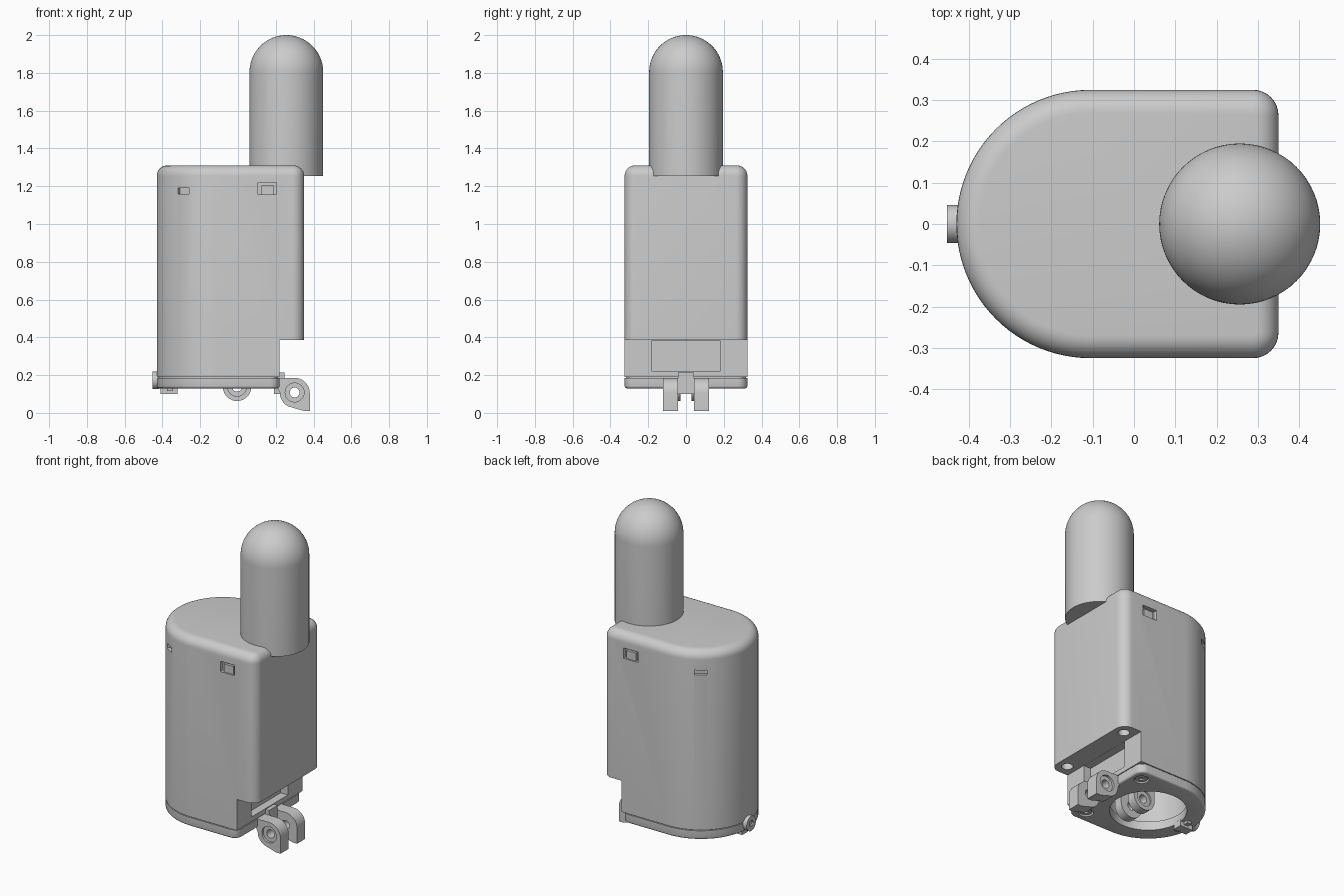
import bpy, bmesh, math
from mathutils import Matrix, Vector

old = bpy.data.objects.get("Cube")
if old:
    bpy.data.objects.remove(old, do_unlink=True)

grey = bpy.data.materials.new("plain grey")
grey.use_nodes = True
GREY = (0.6, 0.6, 0.6, 1)
grey.diffuse_color = GREY
grey.node_tree.nodes["Principled BSDF"].inputs["Base Color"].default_value = GREY

ARC_X, HALF = -0.105, 0.325      # centre of the round end and half width


def make(name, bm):
    bmesh.ops.recalc_face_normals(bm, faces=bm.faces[:])
    me = bpy.data.meshes.new(name)
    bm.to_mesh(me)
    bm.free()
    me.materials.append(grey)
    ob = bpy.data.objects.new(name, me)
    bpy.context.collection.objects.link(ob)
    return ob


def arc(cx, cy, r, a0, a1, n):
    return [(cx + r * math.cos(math.radians(a0 + (a1 - a0) * i / n)),
             cy + r * math.sin(math.radians(a0 + (a1 - a0) * i / n))) for i in range(n + 1)]


def prism(pts, lo, hi, axis="z"):
    """Extrude a 2D outline along z, or an xz outline along y."""
    bm = bmesh.new()
    place = (lambda p, h: (p[0], p[1], h)) if axis == "z" else (lambda p, h: (p[0], h, p[1]))
    face = bm.faces.new([bm.verts.new(place(p, lo)) for p in pts])
    ext = bmesh.ops.extrude_face_region(bm, geom=[face])
    move = Vector(place((0, 0), hi - lo))
    bmesh.ops.translate(bm, vec=move, verts=[g for g in ext["geom"] if isinstance(g, bmesh.types.BMVert)])
    return bm


def round_rim(bm, z, width, segs):
    rim = [e for e in bm.edges if all(abs(v.co.z - z) < 1e-5 for v in e.verts)]
    bmesh.ops.bevel(bm, geom=rim, offset=width, segments=segs, affect="EDGES", profile=0.5)


def box(name, lo, hi):
    bm = bmesh.new()
    bmesh.ops.create_cube(bm, size=1)
    for v in bm.verts:
        v.co = [(a + b) / 2 + c * (b - a) for a, b, c in zip(lo, hi, v.co)]
    return make(name, bm)


def cyl(name, centre, r, depth, axis="z", r2=None, n=40):
    bm = bmesh.new()
    turn = {"z": Matrix(), "x": Matrix.Rotation(math.pi / 2, 4, "Y"),
            "y": Matrix.Rotation(math.pi / 2, 4, "X")}[axis]
    bmesh.ops.create_cone(bm, cap_ends=True, segments=n, radius1=r, radius2=r if r2 is None else r2,
                          depth=depth, matrix=Matrix.Translation(centre) @ turn)
    return make(name, bm)


def cut(ob, cutters):
    """Subtract the cutters, bake the result and remove them."""
    for c in cutters:
        m = ob.modifiers.new("cut", "BOOLEAN")
        m.operation, m.solver, m.object = "DIFFERENCE", "EXACT", c
    dg = bpy.context.evaluated_depsgraph_get()
    dg.update()
    me = bpy.data.meshes.new_from_object(ob.evaluated_get(dg))
    ob.modifiers.clear()
    ob.data = me
    for c in cutters:
        bpy.data.objects.remove(c, do_unlink=True)


def outline(right, corner, inset=0.0):
    r, h = right - inset, HALF - inset
    return (arc(ARC_X, 0, h, 90, 270, 48)
            + arc(r - corner, corner - h, corner, 270, 360, 8)
            + arc(r - corner, h - corner, corner, 0, 90, 8))


# Main housing with rounded top, stepped bottom, chamber and snap windows
bm = prism(outline(0.35, 0.062), 0.19, 1.31)
round_rim(bm, 1.31, 0.055, 8)
housing = make("housing", bm)
cutters = [box("step", (0.22, -0.5, 0.1), (0.5, 0.5, 0.385)),
           box("recess", (0.17, -0.18, 0.22), (0.3, 0.18, 0.384)),
           cyl("chamber", (ARC_X, 0, 0.3), 0.235, 0.3, n=64)]
for s in (-1, 1):
    cutters.append(box("window", (0.105, s * 0.325 - 0.025, 1.155), (0.205, s * 0.325 + 0.025, 1.22)))
    cutters.append(cyl("screw_bore", (0.285, s * 0.25, 0.4), 0.033, 0.12))
    slot = box("slot", (-0.02, -0.036, 1.16), (0.02, 0.036, 1.19))
    slot.data.transform(Matrix.Translation((ARC_X, 0, 0)) @ Matrix.Rotation(s * math.radians(124.7), 4, "Z")
                        @ Matrix.Translation((HALF, 0, 0)))
    cutters.append(slot)
cut(housing, cutters)

# Snap tabs inside the square windows
for s, side in ((-1, "front"), (1, "back")):
    y = s * 0.308
    box(side + "_snap_tab", (0.125, y - 0.008, 1.155), (0.19, y + 0.008, 1.205))

# Seam between housing and bottom plate
seam = make("seam", prism(outline(0.22, 0.05, 0.008), 0.175, 0.2))
cut(seam, [cyl("seam_hole", (ARC_X, 0, 0.19), 0.235, 0.2, n=64)])

# Bottom plate with a large opening and screw pockets
bm = prism(outline(0.22, 0.05), 0.13, 0.185)
round_rim(bm, 0.13, 0.012, 3)
plate = make("bottom_plate", bm)
cutters = [cyl("opening", (ARC_X, 0, 0.15), 0.22, 0.2, n=64)]
for s in (-1, 1):
    cutters.append(cyl("pocket", (0.15, s * 0.245, 0.13), 0.042, 0.04))
cut(plate, cutters)

# Screws in the plate
for s, side in ((-1, "front"), (1, "back")):
    screw = cyl(side + "_screw", (0.15, s * 0.245, 0.145), 0.034, 0.02)
    cut(screw, [cyl("socket", (0.15, s * 0.245, 0.135), 0.016, 0.02, n=6)])

# Domed tube on top
TUBE_X, R = 0.256, 0.195
bm = bmesh.new()
profile = [(0, 1.255), (R, 1.255)] + arc(0, 2 - R, R, 0, 90, 20)
vs = [bm.verts.new((max(x, 0), 0, z)) for x, z in profile]
es = [bm.edges.new(p) for p in zip(vs, vs[1:])]
bmesh.ops.spin(bm, geom=vs + es, cent=(0, 0, 0), axis=(0, 0, 1), angle=math.tau, steps=64)
bmesh.ops.remove_doubles(bm, verts=bm.verts[:], dist=1e-4)
bmesh.ops.translate(bm, vec=(TUBE_X, 0, 0), verts=bm.verts[:])
make("domed_tube", bm)

# Outer hinge lugs with pointed tails
lug = ([(0.21, 0.185)] + arc(0.30, 0.105, 0.08, 90, 0, 10)
       + [(0.38, 0.01), (0.35, 0.01)] + arc(0.30, 0.105, 0.078, 245, 180, 8) + [(0.21, 0.13)])
for s, side in ((-1, "front"), (1, "back")):
    y0, y1 = sorted((s * 0.042, s * 0.122))
    ob = make(side + "_hinge_lug", prism(lug, y0, y1, "y"))
    cut(ob, [cyl("pin_hole", (0.30, s * 0.08, 0.108), 0.026, 0.3, "y"),
             cyl("counterbore", (0.30, s * 0.122, 0.108), 0.05, 0.03, "y")])
box("hinge_bridge", (0.19, -0.042, 0.10), (0.245, 0.042, 0.215))

# Inner mounting lugs hanging inside the chamber
inner = [(0.07, 0.46)] + [(-0.08, 0.46)] + arc(-0.005, 0.138, 0.075, 180, 360, 20)
for s, side in ((-1, "front"), (1, "back")):
    y0, y1 = sorted((s * 0.03, s * 0.085))
    ob = make(side + "_inner_lug", prism(inner, y0, y1, "y"))
    cut(ob, [cyl("pin_hole", (-0.005, s * 0.06, 0.138), 0.026, 0.3, "y"),
             cyl("counterbore", (-0.005, s * 0.085, 0.138), 0.05, 0.02, "y")])

# Latch under the plate and round knob on the curved end
box("latch", (-0.41, -0.03, 0.10), (-0.32, 0.03, 0.14))
box("latch_bar", (-0.375, -0.06, 0.115), (-0.345, 0.06, 0.14))
knob = cyl("knob", (-0.435, 0, 0.172), 0.046, 0.035, "x")
cut(knob, [cyl("knob_socket", (-0.452, 0, 0.172), 0.02, 0.02, "x", n=6)])

# Smooth shading with sharp edges kept
bpy.ops.object.select_all(action="DESELECT")
for ob in bpy.context.collection.objects:
    if ob.type == "MESH" and grey.name in ob.data.materials:
        ob.select_set(True)
        bpy.context.view_layer.objects.active = ob
bpy.ops.object.shade_smooth_by_angle(angle=math.radians(35))
